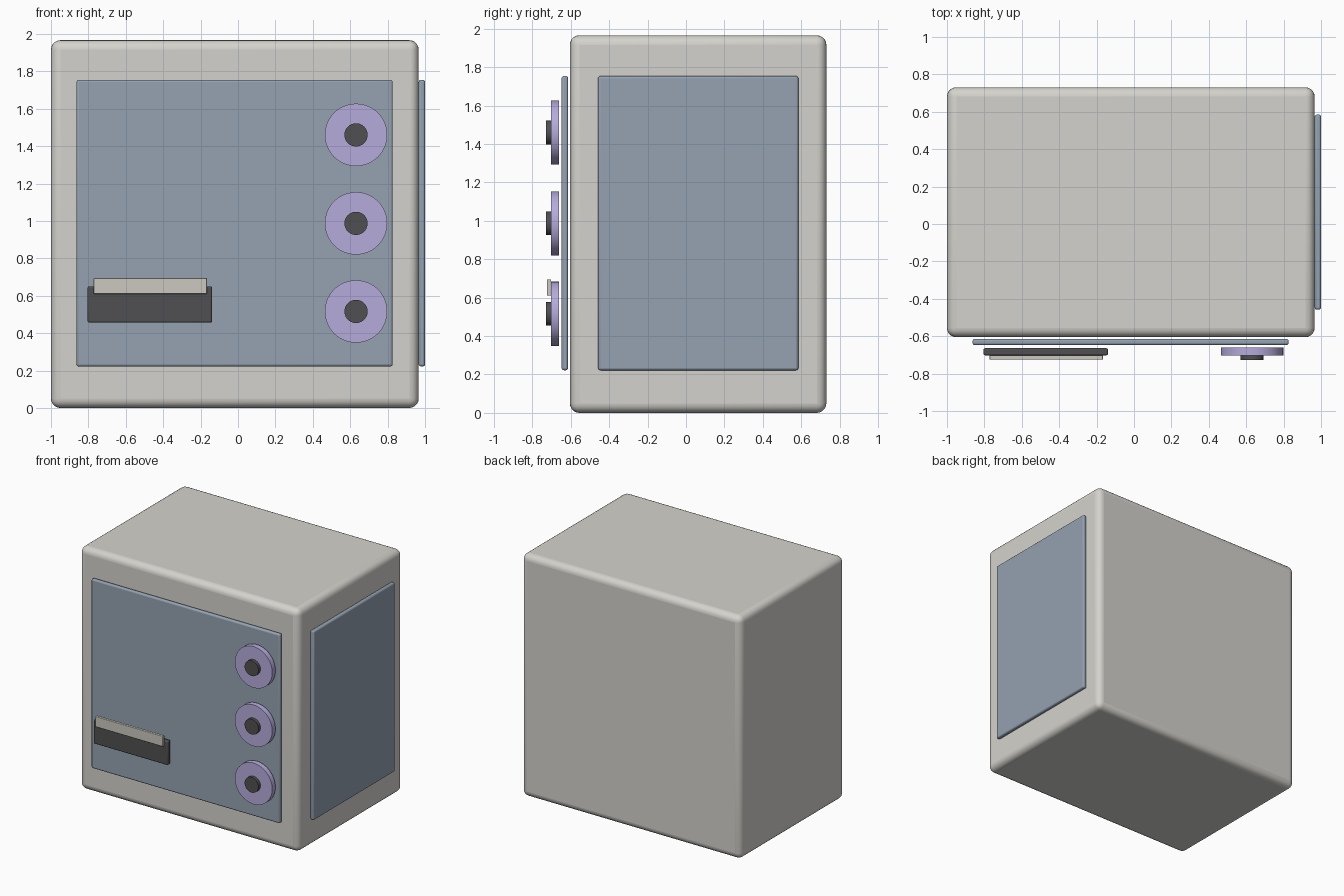
import bpy
from math import radians

if "Cube" in bpy.data.objects:
    bpy.data.objects.remove(bpy.data.objects["Cube"])


def material(name, rgb):
    m = bpy.data.materials.new(name)
    m.diffuse_color = (*rgb, 1)
    m.use_nodes = True
    m.node_tree.nodes["Principled BSDF"].inputs["Base Color"].default_value = m.diffuse_color
    return m


SHELL = material("warm_grey", (0.66, 0.65, 0.61))
PANEL = material("slate_blue", (0.30, 0.36, 0.44))
LILAC = material("lilac", (0.47, 0.41, 0.72))
DARK = material("charcoal", (0.08, 0.08, 0.085))
CREAM = material("cream", (0.60, 0.58, 0.52))


def finish(obj, name, mat, bevel, segments):
    obj.name = name
    obj.data.materials.append(mat)
    if bevel:
        mod = obj.modifiers.new("Bevel", "BEVEL")
        mod.width = bevel
        mod.segments = segments
        mod.limit_method = 'ANGLE'
        mod.angle_limit = radians(40)
    bpy.ops.object.shade_smooth_by_angle(angle=radians(35))
    return obj


def box(name, x, y, z, mat, bevel, segments=3):
    """Bevelled box given by its (min, max) along each axis."""
    spans = (x, y, z)
    bpy.ops.mesh.primitive_cube_add(size=1, location=[(a + b) / 2 for a, b in spans])
    obj = bpy.context.object
    obj.scale = [b - a for a, b in spans]
    bpy.ops.object.transform_apply(location=False, rotation=False, scale=True)
    return finish(obj, name, mat, bevel, segments)


def disc(name, x, z, radius, y, mat, bevel=0):
    """Cylinder facing the front, spanning y = (min, max)."""
    bpy.ops.mesh.primitive_cylinder_add(
        vertices=64, radius=radius, depth=y[1] - y[0],
        location=(x, (y[0] + y[1]) / 2, z), rotation=(radians(90), 0, 0))
    return finish(bpy.context.object, name, mat, bevel, 2)


# Cabinet body
box("cabinet_body", (-1, 0.966), (-0.605, 0.731), (0, 1.966), SHELL, 0.05, 5)

# Thin panels floating just off the front and right faces
box("front_panel", (-0.863, 0.827), (-0.648, -0.614), (0.222, 1.754), PANEL, 0.012)
box("side_panel", (0.966, 1.0), (-0.458, 0.585), (0.222, 1.754), PANEL, 0.012)

# Column of three dials with hubs
for i, z in enumerate((1.46, 0.987, 0.516)):
    disc(f"dial_{i + 1}", 0.631, z, 0.167, (-0.702, -0.66), LILAC)
    disc(f"dial_hub_{i + 1}", 0.631, z, 0.062, (-0.728, -0.702), DARK)

# Tray slot with its lip
box("tray_slot", (-0.804, -0.139), (-0.702, -0.664), (0.457, 0.65), DARK, 0.008)
box("tray_lip", (-0.772, -0.166), (-0.725, -0.702), (0.61, 0.695), CREAM, 0.004)
